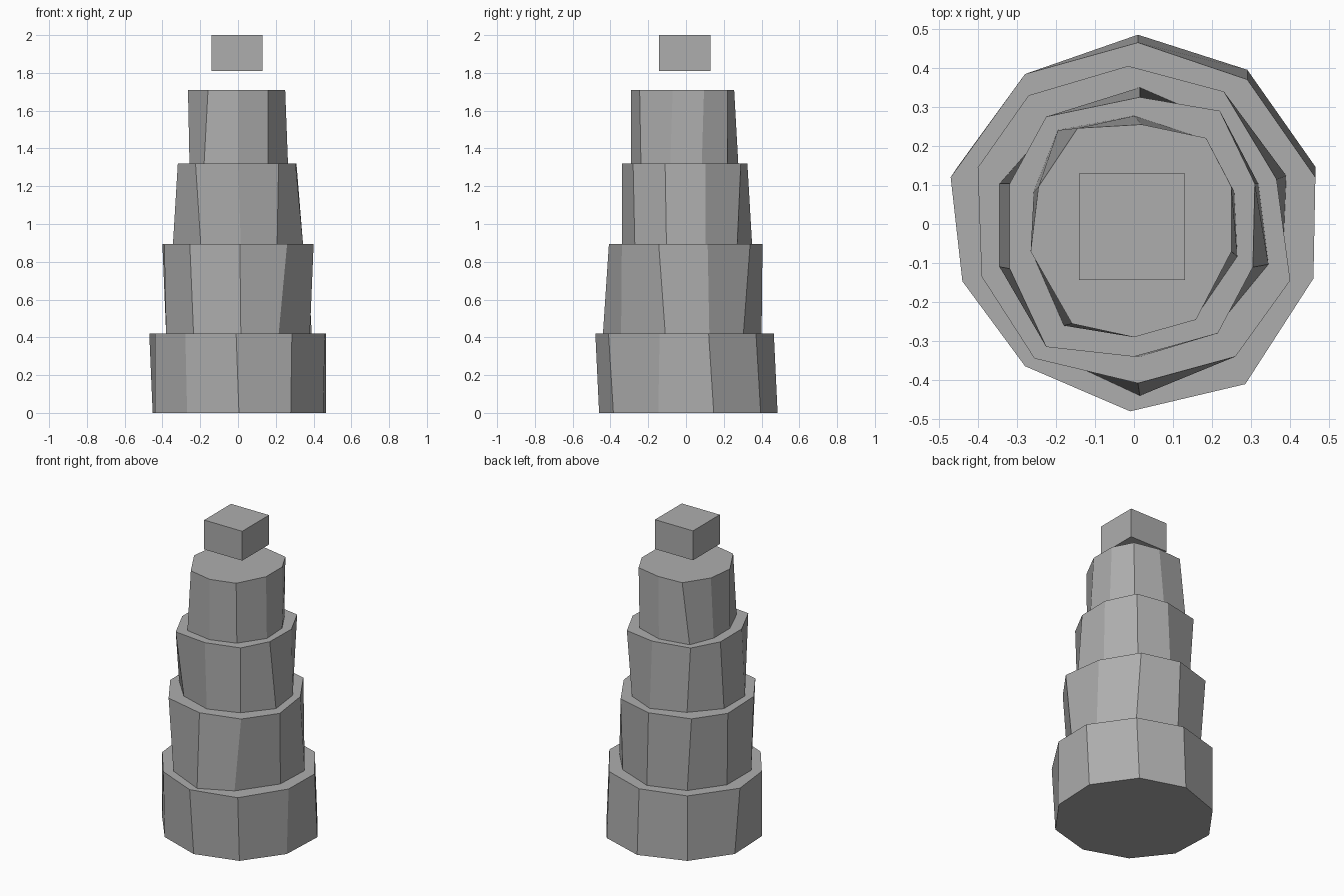
import bpy
import bmesh
from math import cos, sin, radians

SIDES = 10

# Dark grey stone
stone = bpy.data.materials.new("dark_stone")
stone.diffuse_color = (0.42, 0.42, 0.42, 1)


def ring(bm, radius, z, nudges):
    # Regular decagon with a few corners pushed for a rough hewn look
    verts = []
    for k in range(SIDES):
        a = radians(18 + 36 * k)
        dx, dy = nudges.get(k, (0, 0))
        verts.append(bm.verts.new((radius * cos(a) + dx, radius * sin(a) + dy, z)))
    return verts


def tier(name, radius, z0, z1, low, high):
    bm = bmesh.new()
    a, b = ring(bm, radius, z0, low), ring(bm, radius, z1, high)
    bm.faces.new(a[::-1])
    bm.faces.new(b)
    for i in range(SIDES):
        j = (i + 1) % SIDES
        bm.faces.new((a[i], a[j], b[j], b[i]))
    mesh = bpy.data.meshes.new(name)
    bm.to_mesh(mesh)
    bm.free()
    mesh.materials.append(stone)
    bpy.context.collection.objects.link(bpy.data.objects.new(name, mesh))


# Four stacked stone tiers, widest at the bottom
tier("base_tier", 0.475, 0.0, 0.42,
     {0: (.013, 0), 1: (.011, .011), 2: (.01, .01), 5: (.012, 0),
      6: (.01, .02), 7: (.005, .015)},
     {0: (.013, -.027), 1: (.011, -.014), 2: (.01, -.01), 4: (-.018, -.027),
      5: (.012, 0), 6: (0, .02), 7: (-.01, -.005), 8: (.006, -.026), 9: (.008, .007)})
tier("lower_tier", 0.40, 0.415, 0.895,
     {0: (.01, 0), 1: (.005, -.02), 7: (.015, -.04), 8: (-.02, -.02), 9: (0, .014)},
     {0: (-.015, -.009), 1: (-.005, .016), 2: (-.015, .005), 3: (-.035, .006),
      4: (-.02, .021), 5: (-.01, -.011), 6: (-.02, -.021), 7: (.01, -.008),
      8: (.025, -.016), 9: (.02, -.021)})
tier("middle_tier", 0.335, 0.89, 1.32,
     {2: (.015, .015), 4: (-.026, 0), 5: (-.026, -.006), 7: (.015, -.005),
      8: (.01, 0), 9: (.026, 0)},
     {0: (-.009, 0), 1: (.023, .019), 2: (.015, -.01), 3: (-.028, .004), 5: (0, -.011),
      6: (-.028, -.044), 7: (0, -.005), 8: (.018, -.009), 9: (-.014, -.007)})
tier("upper_tier", 0.27, 1.315, 1.71,
     {1: (.02, 0), 2: (0, .007), 3: (-.036, .022), 6: (-.021, -.042), 7: (0, -.02),
      8: (0, -.02), 9: (.008, 0)},
     {0: (-.007, .012), 1: (.026, .002), 2: (.02, -.015), 3: (.014, .027),
      4: (.012, .012), 5: (-.008, .013), 6: (0, -.037), 7: (0, -.02),
      8: (0, -.027), 9: (-.007, .013)})

# Block floating above the top
bpy.ops.mesh.primitive_cube_add(size=1, location=(-0.005, -0.007, 1.905))
block = bpy.context.object
block.name = "floating_block"
block.scale = (0.272, 0.274, 0.19)
block.data.materials.append(stone)
